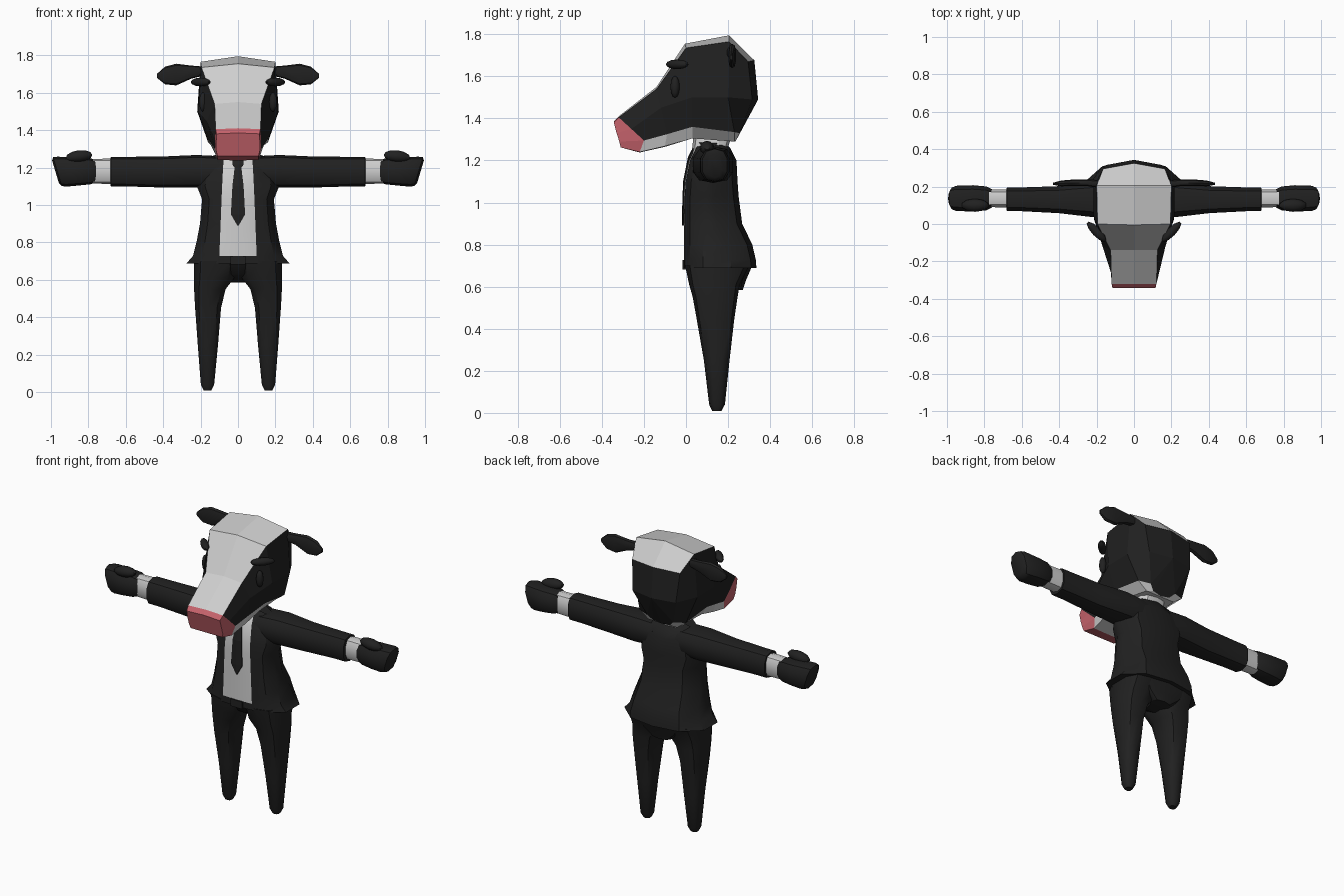
import bpy, bmesh, math
from mathutils import Vector

if "Cube" in bpy.data.objects:
    bpy.data.objects.remove(bpy.data.objects["Cube"])


def material(name, rgb):
    m = bpy.data.materials.new(name)
    m.use_nodes = True
    m.diffuse_color = (*rgb, 1)
    m.node_tree.nodes["Principled BSDF"].inputs["Base Color"].default_value = (*rgb, 1)
    return m


BLACK = material("black", (0.015, 0.015, 0.015))
WHITE = material("off_white", (0.62, 0.62, 0.62))
PINK = material("muzzle_pink", (0.57, 0.125, 0.15))


def finish(name, bm, mats, angle=None):
    bmesh.ops.recalc_face_normals(bm, faces=bm.faces)
    mesh = bpy.data.meshes.new(name)
    bm.to_mesh(mesh)
    bm.free()
    for m in mats:
        mesh.materials.append(m)
    ob = bpy.data.objects.new(name, mesh)
    bpy.context.collection.objects.link(ob)
    if angle:
        bpy.ops.object.select_all(action="DESELECT")
        bpy.context.view_layer.objects.active = ob
        ob.select_set(True)
        bpy.ops.object.shade_smooth_by_angle(angle=math.radians(angle))
    return ob


def loft(rings, rule=lambda seg, col: 0):
    """Skin closed rings; rule gives the material of each face."""
    bm = bmesh.new()
    rows = [[bm.verts.new(p) for p in r] for r in rings]
    n = len(rows[0])
    for s in range(len(rows) - 1):
        for j in range(n):
            k = (j + 1) % n
            f = bm.faces.new((rows[s][j], rows[s][k], rows[s + 1][k], rows[s + 1][j]))
            f.material_index = rule(s, min(j, n - 1 - j))
    caps = [bm.faces.new(rows[0]), bm.faces.new(rows[-1])]
    return bm, caps


def mirrored(half):
    """Closed ring from points running front centre to back centre."""
    return half + [(-x, y, z) for x, y, z in half[-2:0:-1]]


def oval(axis, c, a, b, n=10, power=0.75):
    """Rounded-box ring around c, across the x or z axis."""
    pts = []
    for i in range(n):
        t = math.tau * (i + 0.5) / n
        u, v = [math.copysign(abs(q) ** power, q) for q in (math.cos(t), math.sin(t))]
        off = (0, a * u, b * v) if axis == "x" else (a * u, b * v, 0)
        pts.append(tuple(Vector(c) + Vector(off)))
    return pts


def ellipsoid(name, c, size, mat):
    bm = bmesh.new()
    bmesh.ops.create_uvsphere(bm, u_segments=10, v_segments=6, radius=1)
    bmesh.ops.scale(bm, vec=size, verts=bm.verts)
    bmesh.ops.translate(bm, vec=c, verts=bm.verts)
    return finish(name, bm, [mat], 50)


# Head: sections from nose to nape, each from crown centre to throat centre
head_sections = [
    [(0, -.343, 1.385), (.115, -.343, 1.38), (.117, -.33, 1.33), (.117, -.317, 1.29),
     (.11, -.31, 1.262), (0, -.31, 1.262)],
    [(0, -.32, 1.41), (.12, -.32, 1.405), (.123, -.26, 1.35), (.122, -.2, 1.295),
     (.11, -.22, 1.24), (0, -.22, 1.238)],
    [(0, -.14, 1.55), (.125, -.14, 1.54), (.168, -.12, 1.45), (.14, -.09, 1.325),
     (.12, -.1, 1.268), (0, -.1, 1.265)],
    [(0, -.005, 1.755), (.195, -.0, 1.735), (.215, .03, 1.5), (.165, .03, 1.36),
     (.13, .03, 1.305), (0, .03, 1.305)],
    [(0, .205, 1.795), (.2, .205, 1.765), (.218, .2, 1.5), (.16, .23, 1.335),
     (.1, .23, 1.29), (0, .23, 1.29)],
    [(0, .325, 1.676), (.165, .295, 1.67), (.15, .315, 1.49), (.09, .255, 1.33),
     (.06, .24, 1.3), (0, .235, 1.29)],
]
bm, caps = loft([mirrored(s) for s in head_sections],
                lambda s, c: 2 if s == 0 else (0 if c in (1, 2) else 1))
caps[0].material_index = 2
poked = bmesh.ops.poke(bm, faces=[caps[1]])
poked["verts"][0].co = (0, .343, 1.49)
finish("head", bm, [BLACK, WHITE, PINK])

# Jacket body with a shirt front: height, front, back, half width, shirt half width
torso_rows = [(.688, -.01, .335, .275, .1), (.728, -.01, .332, .24, .1),
              (.8, -.01, .315, .222, .097), (.9, -.01, .267, .203, .093),
              (1.03, -.01, .25, .192, .088), (1.1, -.005, .245, .22, .085),
              (1.2, .015, .24, .2, .08), (1.26, .045, .21, .14, .075),
              (1.285, .06, .18, .08, .05)]
rings = []
for z, f, b, w, s in torso_rows:
    body = min(w, .24)
    rings.append(mirrored([(0, f, z), (s, f + .004, z), (body * .8, f + .03, z),
                           (w, f + .09, z), (w, b - .12, z), (body * .7, b - .025, z), (0, b, z)]))
bm, _ = loft(rings, lambda s, c: 1 if c == 0 and s > 0 else 0)
finish("jacket", bm, [BLACK, WHITE], 35)

# Collar
bm, _ = loft([oval("z", (0, .125, 1.21), .1, .1), oval("z", (0, .115, 1.265), .09, .085),
              oval("z", (0, .125, 1.31), .085, .09)])
finish("collar", bm, [WHITE], 35)

# Tie, following the shirt front
tie_rows = [(.89, -.01, .004), (.95, -.01, .038), (1.1, -.005, .03), (1.2, .015, .018),
            (1.215, .018, .03), (1.262, .042, .03)]
bm, _ = loft([mirrored([(0, f - .009, z), (w, f - .005, z), (w, f + .006, z), (0, f + .006, z)])
              for z, f, w in tie_rows])
finish("tie", bm, [BLACK])

# Belt buckle
bm = bmesh.new()
bmesh.ops.create_cube(bm, size=1)
bmesh.ops.scale(bm, vec=(.08, .02, .045), verts=bm.verts)
bmesh.ops.translate(bm, vec=(0, -.007, .705), verts=bm.verts)
finish("belt_buckle", bm, [BLACK])

# Trouser seat
bm, _ = loft([oval("z", (0, .2, .585), .07, .07), oval("z", (0, .165, .63), .15, .12),
              oval("z", (0, .16, .7), .225, .155)])
finish("trouser_seat", bm, [BLACK], 35)

# Leg rows: height, inner x, outer x, front y, back y
leg_rows = [(.008, .142, .184, .125, .168), (.04, .126, .2, .11, .185), (.25, .105, .217, .085, .207),
            (.45, .088, .232, .05, .23), (.55, .063, .238, .032, .245), (.61, .015, .24, .015, .255),
            (.7, 0, .238, -.004, .3)]
# Sleeve, cuff and hand rows: x, y, z, half depth, half height
sleeve_rows = [(.08, .125, 1.18, .1, .08), (.22, .13, 1.18, .097, .087), (.4, .13, 1.176, .075, .083),
               (.6, .132, 1.178, .066, .079), (.68, .132, 1.178, .065, .079), (.682, .132, 1.178, .05, .06)]
cuff_rows = [(.66, .137, 1.18, .05, .068), (.775, .137, 1.18, .049, .066)]
hand_rows = [(.758, .137, 1.18, .05, .058), (.79, .137, 1.18, .066, .07), (.86, .137, 1.178, .073, .075),
             (.94, .137, 1.178, .07, .08), (.965, .137, 1.178, .06, .077), (.976, .137, 1.178, .035, .06)]
ear_rows = [(.19, .215, 1.715, .022, .025), (.25, .22, 1.71, .018, .035), (.33, .22, 1.697, .018, .058),
            (.39, .217, 1.692, .016, .047), (.432, .215, 1.69, .006, .012)]

for side, sx in (("left", 1), ("right", -1)):
    rings = [oval("z", (sx * (i + o) / 2, (f + b) / 2, z), (o - i) / 2, (b - f) / 2)
             for z, i, o, f, b in leg_rows]
    bm, _ = loft(rings)
    finish(side + "_leg", bm, [BLACK], 45)

    for part, rows, mat in (("sleeve", sleeve_rows, BLACK), ("cuff", cuff_rows, WHITE),
                            ("hand", hand_rows, BLACK), ("ear", ear_rows, BLACK)):
        bm, _ = loft([oval("x", (sx * x, y, z), a, b) for x, y, z, a, b in rows])
        if part == "hand":
            # Slant the knuckles so the top reaches further out
            for v in bm.verts:
                if abs(v.co.x) > .9:
                    v.co.x += sx * (v.co.z - 1.178) * .3
        finish(side + "_" + part, bm, [mat], 40)

    thumb = ellipsoid(side + "_thumb", (0, 0, 0), (.075, .035, .032), BLACK)
    thumb.location = (sx * .85, .1, 1.26)
    thumb.rotation_euler = (0, sx * .12, 0)

    # Eye and heavy brow
    ellipsoid(side + "_eye", (sx * .187, -.052, 1.55), (.022, .022, .052), BLACK)
    brow = ellipsoid(side + "_brow", (0, 0, 0), (.072, .024, .023), BLACK)
    brow.location = (sx * .2, -.042, 1.657)
    brow.rotation_euler = (0, 0, sx * .8)
